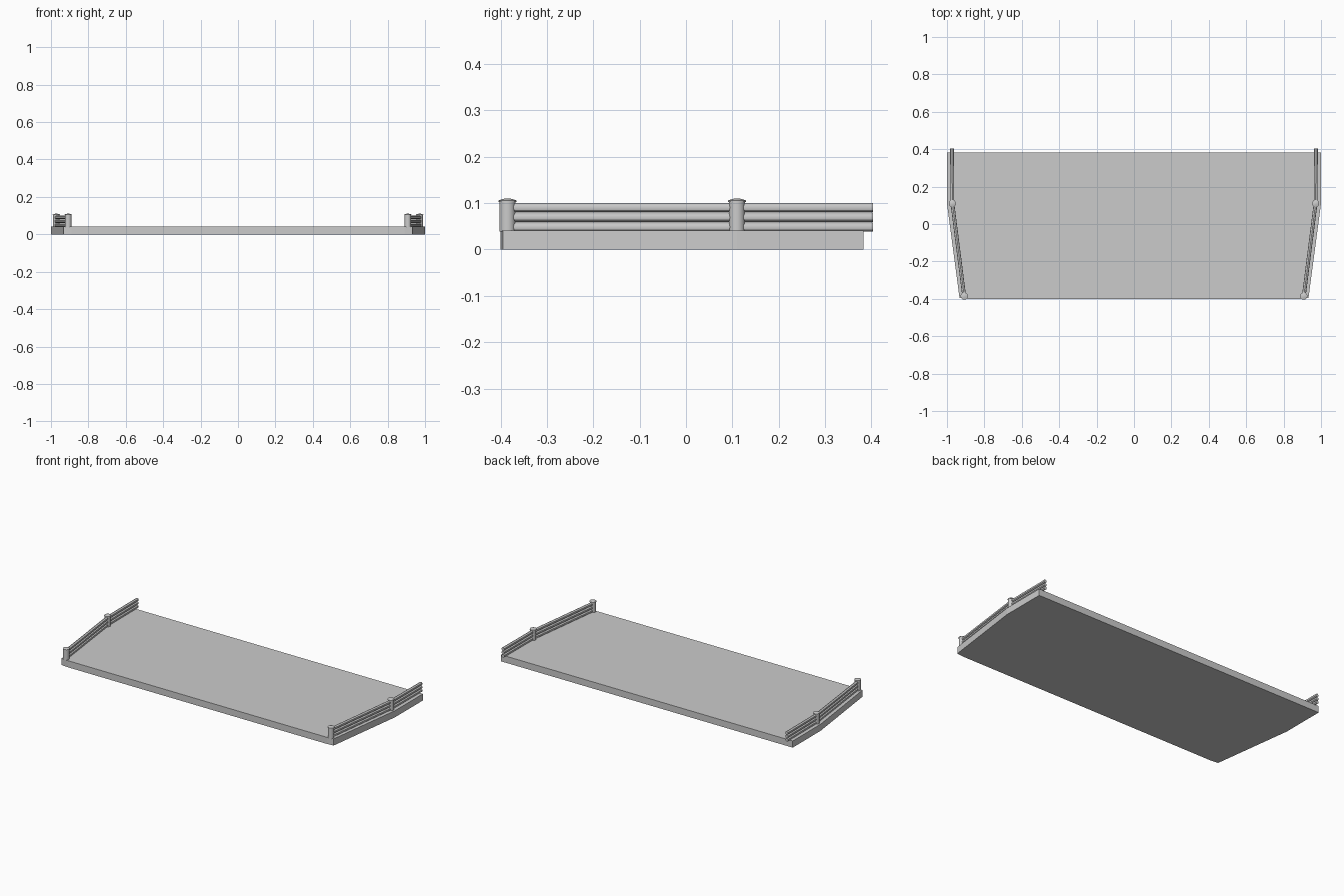
import bpy, bmesh
from mathutils import Vector

if "Cube" in bpy.data.objects:
    bpy.data.objects.remove(bpy.data.objects["Cube"])

TOP = 0.041  # deck height


def make_object(name, bm, smooth=False):
    bmesh.ops.recalc_face_normals(bm, faces=bm.faces)
    me = bpy.data.meshes.new(name)
    bm.to_mesh(me)
    bm.free()
    ob = bpy.data.objects.new(name, me)
    bpy.context.collection.objects.link(ob)
    if smooth:
        bpy.ops.object.select_all(action='DESELECT')
        ob.select_set(True)
        bpy.context.view_layer.objects.active = ob
        bpy.ops.object.shade_smooth_by_angle()
    return ob


def rod(bm, a, b, r, sides=12):
    a, b = Vector(a), Vector(b)
    d = b - a
    mat = d.to_track_quat('Z', 'Y').to_matrix().to_4x4()
    mat.translation = (a + b) / 2
    bmesh.ops.create_cone(bm, cap_ends=True, segments=sides, radius1=r,
                          radius2=r, depth=d.length, matrix=mat)


# deck slab with tapered front and slightly clipped front corners
half = [(0.89, -0.40), (0.933, -0.395), (1.0, 0.11), (1.0, 0.383)]
outline = half + [(-x, y) for x, y in reversed(half)]
bm = bmesh.new()
face = bm.faces.new([bm.verts.new((x, y, 0)) for x, y in outline])
ext = bmesh.ops.extrude_face_region(bm, geom=[face])
top = [g for g in ext["geom"] if isinstance(g, bmesh.types.BMVert)]
bmesh.ops.translate(bm, verts=top, vec=(0, 0, TOP))
make_object("deck", bm)

POSTS = [(0.908, -0.385), (0.971, 0.11)]
REAR = (0.973, 0.403)

for side, s in (("left", -1), ("right", 1)):
    # three stacked round rails along the bent edge
    bm = bmesh.new()
    path = POSTS + [REAR]
    for z in (0.0485, 0.0695, 0.0905):
        for (x0, y0), (x1, y1) in zip(path, path[1:]):
            rod(bm, (s * x0, y0, z), (s * x1, y1, z), 0.010)
    make_object(side + "_rails", bm, True)

    # posts with a lipped conical cap
    for i, (x, y) in enumerate(POSTS):
        bm = bmesh.new()
        rod(bm, (s * x, y, TOP - 0.002), (s * x, y, 0.105), 0.0175, 16)
        make_object(f"{side}_post_{i}", bm, True)
        profile = [(0.0195, 0.1025), (0.0195, 0.106), (0.006, 0.110)]
        bm = bmesh.new()
        for (r0, z0), (r1, z1) in zip(profile, profile[1:]):
            mat = Vector((s * x, y, (z0 + z1) / 2))
            ret = bmesh.ops.create_cone(bm, cap_ends=True, segments=16,
                                        radius1=r0, radius2=r1, depth=z1 - z0)
            bmesh.ops.translate(bm, verts=ret["verts"], vec=mat)
        make_object(f"{side}_post_cap_{i}", bm, True)
